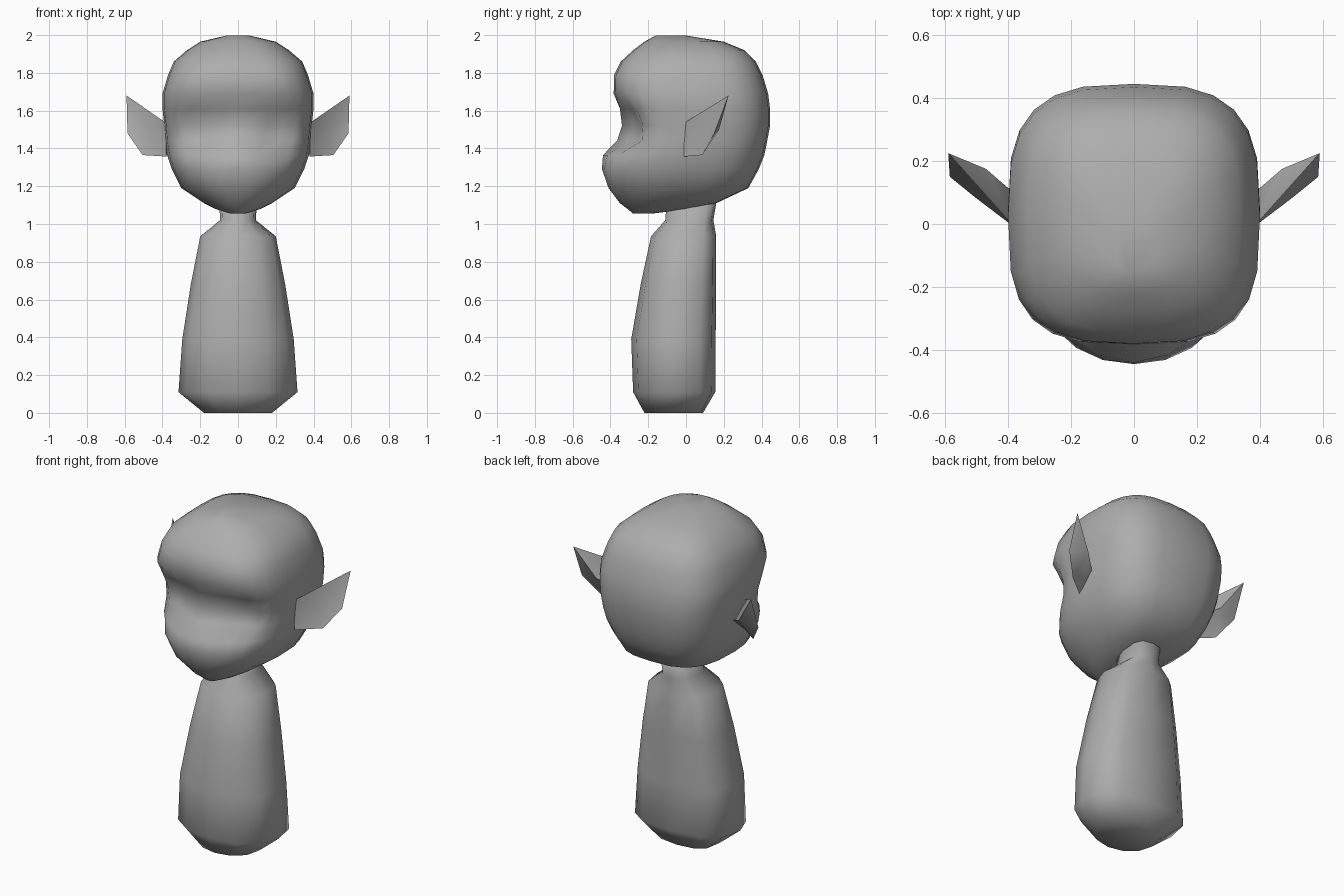
import bpy, bmesh
from math import sin, cos, pi, exp

cube = bpy.data.objects.get("Cube")
if cube:
    bpy.data.objects.remove(cube, do_unlink=True)

SHADE = (0.42, 0.42, 0.42, 1)
grey = bpy.data.materials.new("plain grey")
grey.use_nodes = True
grey.diffuse_color = SHADE
grey.node_tree.nodes["Principled BSDF"].inputs["Base Color"].default_value = SHADE


def finish(bm, name, smooth_angle=pi):
    bmesh.ops.recalc_face_normals(bm, faces=bm.faces)
    mesh = bpy.data.meshes.new(name)
    bm.to_mesh(mesh)
    bm.free()
    mesh.materials.append(grey)
    obj = bpy.data.objects.new(name, mesh)
    bpy.context.collection.objects.link(obj)
    bpy.ops.object.select_all(action='DESELECT')
    obj.select_set(True)
    bpy.context.view_layer.objects.active = obj
    bpy.ops.object.shade_smooth_by_angle(angle=smooth_angle)


def power(v, n):
    return (1 if v >= 0 else -1) * abs(v) ** (2 / n)


def loft(name, rings, sides):
    """Rings: height, half width, front y, back y, front squareness, eye hollow."""
    bm = bmesh.new()
    loops = []
    for z, w, front, back, square, hollow in rings:
        loop = []
        for i in range(sides):
            a = 2 * pi * i / sides
            n = square if cos(a) > 0 else 3.0
            x = w * power(sin(a), n)
            y = (front + back) / 2 - (back - front) / 2 * power(cos(a), n)
            y += hollow * exp(-((abs(x) - 0.21) / 0.1) ** 2) * max(0, cos(a)) ** 0.5
            loop.append(bm.verts.new((x, y, z)))
        loops.append(loop)
    for low, high in zip(loops, loops[1:]):
        for i in range(sides):
            j = (i + 1) % sides
            bm.faces.new((low[i], low[j], high[j], high[i]))
    bm.faces.new(loops[0])
    bm.faces.new(loops[-1])
    finish(bm, name)


# Head: chin, muzzle, eye hollows, brow and crown
loft("head", [
    (1.055, 0.04, -0.28, -0.18, 2.0, 0),
    (1.08, 0.12, -0.31, 0.02, 2.0, 0),
    (1.11, 0.18, -0.35, 0.16, 2.0, 0),
    (1.19, 0.30, -0.41, 0.33, 2.1, 0),
    (1.29, 0.35, -0.445, 0.385, 2.15, 0),
    (1.365, 0.375, -0.44, 0.415, 2.15, 0.03),
    (1.44, 0.385, -0.366, 0.43, 2.5, 0.085),
    (1.52, 0.39, -0.34, 0.445, 2.8, 0.075),
    (1.61, 0.40, -0.35, 0.445, 3.1, 0.04),
    (1.69, 0.40, -0.383, 0.435, 3.2, 0),
    (1.79, 0.37, -0.38, 0.405, 3.1, 0),
    (1.86, 0.34, -0.345, 0.37, 2.8, 0),
    (1.92, 0.27, -0.28, 0.31, 2.6, 0),
    (1.965, 0.20, -0.22, 0.20, 2.5, 0),
    (1.998, 0.06, -0.16, 0.0, 2.0, 0),
], 24)

# Body: tapered, with a chamfered base and a short neck
loft("body", [
    (0.0, 0.18, -0.22, 0.09, 2.1, 0),
    (0.11, 0.315, -0.28, 0.155, 2.1, 0),
    (0.39, 0.295, -0.29, 0.157, 2.1, 0),
    (0.68, 0.25, -0.24, 0.16, 2.1, 0),
    (0.935, 0.20, -0.185, 0.16, 2.1, 0),
    (1.02, 0.095, -0.11, 0.145, 2.1, 0),
    (1.14, 0.10, -0.10, 0.165, 2.1, 0),
], 12)


# Ears: pointed rim, cupped front, bulged back
def ear(name, side):
    bm = bmesh.new()

    def vert(x, y, z):
        return bm.verts.new((x * side, y, z))

    rim = [vert(0.38, -0.01, 1.535), vert(0.59, 0.225, 1.68), vert(0.585, 0.15, 1.48),
           vert(0.505, 0.085, 1.365), vert(0.38, -0.01, 1.357)]
    cup = vert(0.475, 0.105, 1.50)
    bulge = vert(0.47, 0.175, 1.50)
    root = vert(0.36, 0.08, 1.44)
    for a, b in zip(rim, rim[1:] + rim[:1]):
        bm.faces.new((a, b, cup))
    for a, b in zip(rim, rim[1:]):
        bm.faces.new((a, b, bulge))
    for a, b in ((rim[0], bulge), (bulge, rim[-1]), (rim[-1], rim[0])):
        bm.faces.new((a, b, root))
    finish(bm, name, 1.2)


ear("left_ear", 1)
ear("right_ear", -1)
